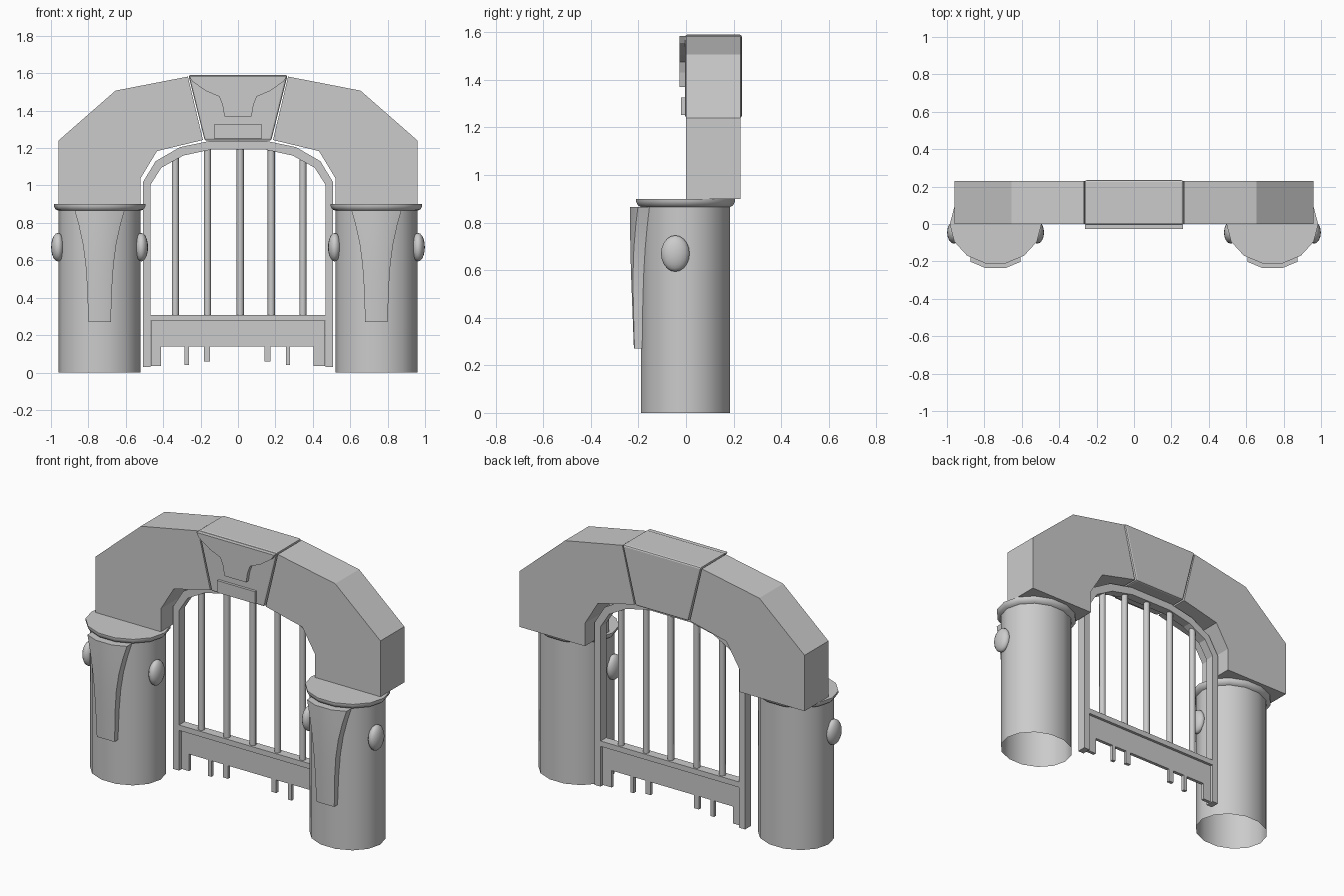
import bpy, bmesh, math

if "Cube" in bpy.data.objects:
    bpy.data.objects.remove(bpy.data.objects["Cube"])


def make(name, verts, faces, smooth=None, mirror=False, bevel=0):
    mesh = bpy.data.meshes.new(name)
    mesh.from_pydata(verts, [], faces)
    bm = bmesh.new()
    bm.from_mesh(mesh)
    bmesh.ops.recalc_face_normals(bm, faces=bm.faces)
    bm.to_mesh(mesh)
    bm.free()
    ob = bpy.data.objects.new(name, mesh)
    bpy.context.collection.objects.link(ob)
    if bevel:
        b = ob.modifiers.new("Bevel", "BEVEL")
        b.width, b.segments = bevel, 2
    if mirror:
        ob.modifiers.new("Mirror", "MIRROR").use_mirror_merge = False
    if smooth:
        bpy.ops.object.select_all(action="DESELECT")
        ob.select_set(True)
        bpy.context.view_layer.objects.active = ob
        bpy.ops.object.shade_smooth_by_angle(angle=math.radians(smooth))
    return ob


def strip(name, outer, inner, y0, y1, **kw):
    """Solid band between two x-z polylines, from y0 to y1."""
    n = len(outer)
    verts = [(x, y, z) for y in (y0, y1) for row in (outer, inner) for x, z in row]
    faces = []
    for i in range(n - 1):
        o, p, q, r = i, n + i, 2 * n + i, 3 * n + i
        faces += [(o, o + 1, p + 1, p), (q, q + 1, r + 1, r),
                  (o, o + 1, q + 1, q), (p, p + 1, r + 1, r)]
    for i in (0, n - 1):
        faces.append((i, n + i, 3 * n + i, 2 * n + i))
    return make(name, verts, faces, **kw)


def box(name, x0, x1, y0, y1, z0, z1, **kw):
    return strip(name, [(x0, z1), (x1, z1)], [(x0, z0), (x1, z0)], y0, y1, **kw)


def symmetric(half):
    """Right half polyline ending at x = 0, completed on the left."""
    return half + [(-x, z) for x, z in half[-2::-1]]


PX = 0.74   # pillar centre

# Pillars: open at the bottom, flared cap at the top
N = 14
profile = [(0.22, 0), (0.22, 0.865), (0.235, 0.872), (0.245, 0.888), (0.245, 0.9)]
verts, faces = [], []
for r, z in profile:
    for k in range(N):
        a = 2 * math.pi * k / N
        verts.append((PX + r * math.cos(a), 0.872 * r * math.sin(a) - 0.002, z))
for j in range(len(profile) - 1):
    for k in range(N):
        m = (k + 1) % N
        faces.append((j * N + k, j * N + m, (j + 1) * N + m, (j + 1) * N + k))
faces.append(tuple(range((len(profile) - 1) * N, len(profile) * N)))
make("pillar", verts, faces, smooth=40, mirror=True)

# Tapered shields on the pillar fronts: (z, half width, front y)
rows = [(0.865, 0.133, -0.235), (0.79, 0.112, -0.235), (0.69, 0.09, -0.234),
        (0.58, 0.075, -0.231), (0.45, 0.066, -0.226), (0.27, 0.06, -0.219)]
verts, faces = [], []
for z, w, y in rows:
    c = min(0.055, w * 0.9)
    edge = y + (w - c) * 0.42
    verts += [(PX + x, v, z) for x, v in
              ((-w, -0.14), (-w, edge), (-c, y), (c, y), (w, edge), (w, -0.14))]
for j in range(len(rows) - 1):
    for k in range(5):
        faces.append((j * 6 + k, j * 6 + k + 1, j * 6 + k + 7, j * 6 + k + 6))
faces += [tuple(range(6)), tuple(range((len(rows) - 1) * 6, len(rows) * 6))]
make("pillar_shield", verts, faces, smooth=35, mirror=True)

# Oval studs on both sides of each pillar
for x in (-0.963, -0.517, 0.517, 0.963):
    bpy.ops.mesh.primitive_uv_sphere_add(segments=16, ring_count=10, radius=1,
                                         location=(x, -0.045, 0.67))
    stud = bpy.context.object
    stud.name = "pillar_stud"
    stud.scale = (0.036, 0.06, 0.076)
    bpy.ops.object.shade_smooth()

# Arch stones, each side
strip("arch_stones",
      [(0.96, 0.9), (0.96, 1.24), (0.655, 1.507), (0.268, 1.582)],
      [(0.52, 0.9), (0.52, 1.04), (0.433, 1.184), (0.187, 1.243)],
      0, 0.23, mirror=True)

# Keystone with its raised bracket and small block
strip("keystone", [(-0.265, 1.59), (0.265, 1.59)], [(-0.178, 1.24), (0.178, 1.24)],
      -0.004, 0.235, bevel=0.01)
strip("keystone_bracket",
      symmetric([(0.262, 1.585), (0.2, 1.585), (0.13, 1.585), (0.09, 1.585),
                 (0.075, 1.585), (0, 1.585)]),
      symmetric([(0.243, 1.555), (0.17, 1.505), (0.1, 1.475), (0.083, 1.43),
                 (0.073, 1.37), (0, 1.37)]),
      -0.027, 0.0)
box("keystone_block", -0.127, 0.127, -0.02, 0.0, 1.252, 1.325)

# Gate frame
strip("gate_frame",
      symmetric([(0.507, 0.03), (0.507, 1.02), (0.44, 1.13), (0.31, 1.205),
                 (0.15, 1.238), (0, 1.238)]),
      symmetric([(0.467, 0.03), (0.467, 1.005), (0.41, 1.095), (0.292, 1.16),
                 (0.14, 1.193), (0, 1.193)]),
      0.10, 0.155)

# Lower rail, kick panel, and uneven teeth
box("gate_rail", -0.467, 0.467, 0.10, 0.155, 0.275, 0.308)
box("gate_panel", -0.465, 0.465, 0.118, 0.138, 0.138, 0.275)
for x0, x1, z in ((-0.465, -0.412, 0.035), (-0.285, -0.262, 0.04), (-0.183, -0.15, 0.058),
                  (0.142, 0.175, 0.058), (0.256, 0.279, 0.04), (0.405, 0.465, 0.035)):
    box("gate_tooth", x0, x1, 0.118, 0.138, z, 0.14)

# Upright bars
for x, top in ((-0.335, 1.15), (-0.163, 1.2), (0.012, 1.2), (0.178, 1.2), (0.347, 1.14)):
    bpy.ops.mesh.primitive_cylinder_add(vertices=8, radius=0.019, depth=top - 0.3,
                                        location=(x, 0.128, (top + 0.3) / 2))
    bpy.context.object.name = "gate_bar"
    bpy.ops.object.shade_smooth_by_angle(angle=math.radians(50))
